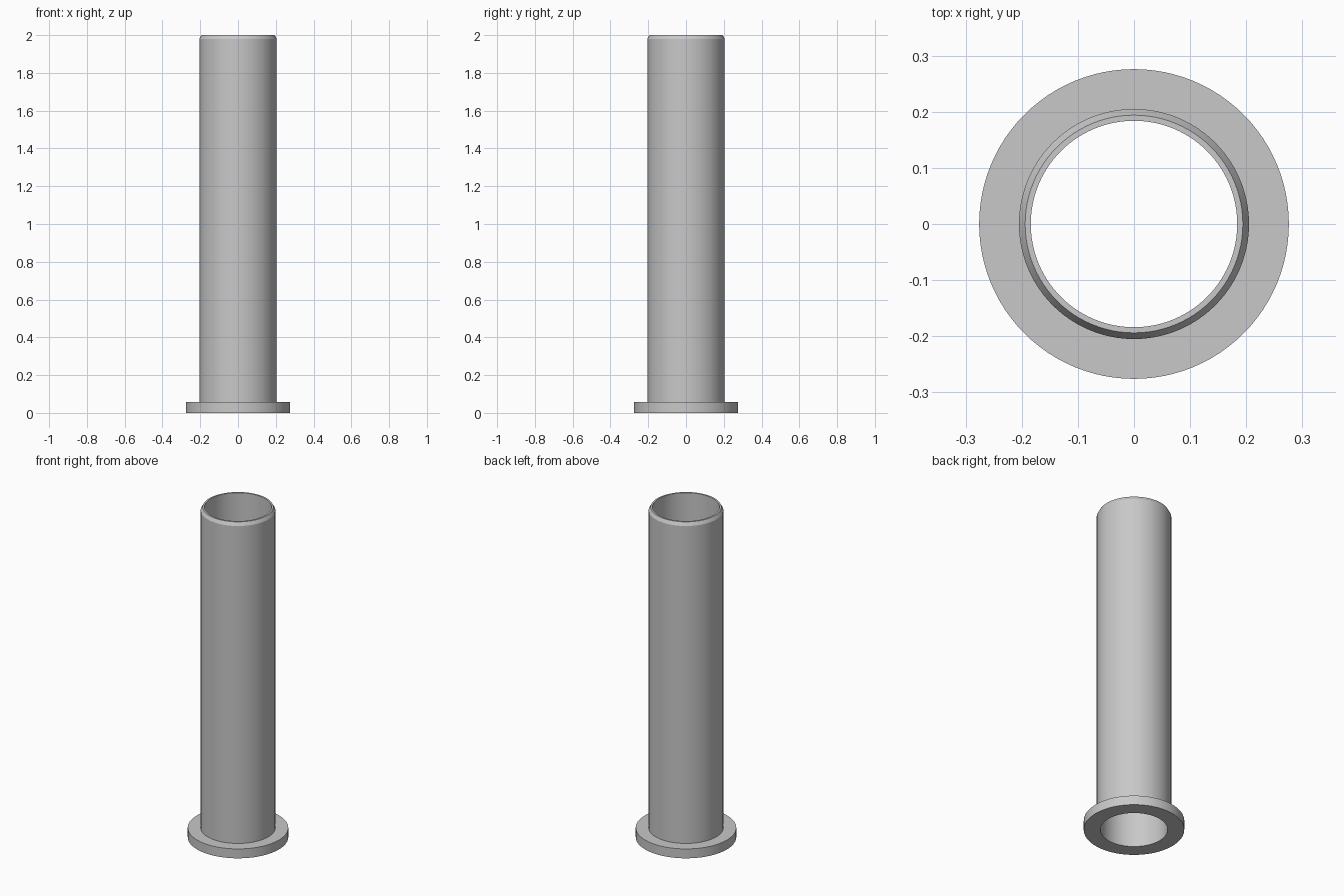
import bpy, bmesh, math

cube = bpy.data.objects.get("Cube")
if cube:
    bpy.data.objects.remove(cube, do_unlink=True)

# Plain grey material
grey = bpy.data.materials.new("grey_metal")
grey.use_nodes = True
colour = (0.58, 0.58, 0.58, 1)
grey.diffuse_color = colour
grey.node_tree.nodes["Principled BSDF"].inputs["Base Color"].default_value = colour

BORE, TUBE, FLANGE = 0.184, 0.205, 0.276
HEIGHT, FLANGE_TOP = 2.0, 0.057
CHAMFER_W, CHAMFER_H = 0.011, 0.02

# Closed cross-section (radius, height) of the flanged sleeve
profile = [
    (BORE, 0), (FLANGE, 0), (FLANGE, FLANGE_TOP), (TUBE, FLANGE_TOP),
    (TUBE, HEIGHT - CHAMFER_H), (TUBE - CHAMFER_W, HEIGHT), (BORE, HEIGHT),
]


def lathe(name, points, steps, material):
    """Revolve a closed profile around the z axis."""
    bm = bmesh.new()
    verts = [bm.verts.new((r, 0, z)) for r, z in points]
    edges = [bm.edges.new((v, verts[i - 1])) for i, v in enumerate(verts)]
    bmesh.ops.spin(bm, geom=verts + edges, cent=(0, 0, 0), axis=(0, 0, 1),
                   angle=math.tau, steps=steps)
    bmesh.ops.remove_doubles(bm, verts=bm.verts, dist=1e-5)
    bmesh.ops.recalc_face_normals(bm, faces=bm.faces)
    mesh = bpy.data.meshes.new(name)
    bm.to_mesh(mesh)
    bm.free()
    mesh.materials.append(material)
    obj = bpy.data.objects.new(name, mesh)
    bpy.context.collection.objects.link(obj)
    return obj


sleeve = lathe("flanged_sleeve", profile, 96, grey)

# Smooth round walls, crisp rims
bpy.ops.object.select_all(action="DESELECT")
sleeve.select_set(True)
bpy.context.view_layer.objects.active = sleeve
bpy.ops.object.shade_smooth_by_angle(angle=math.radians(25))
